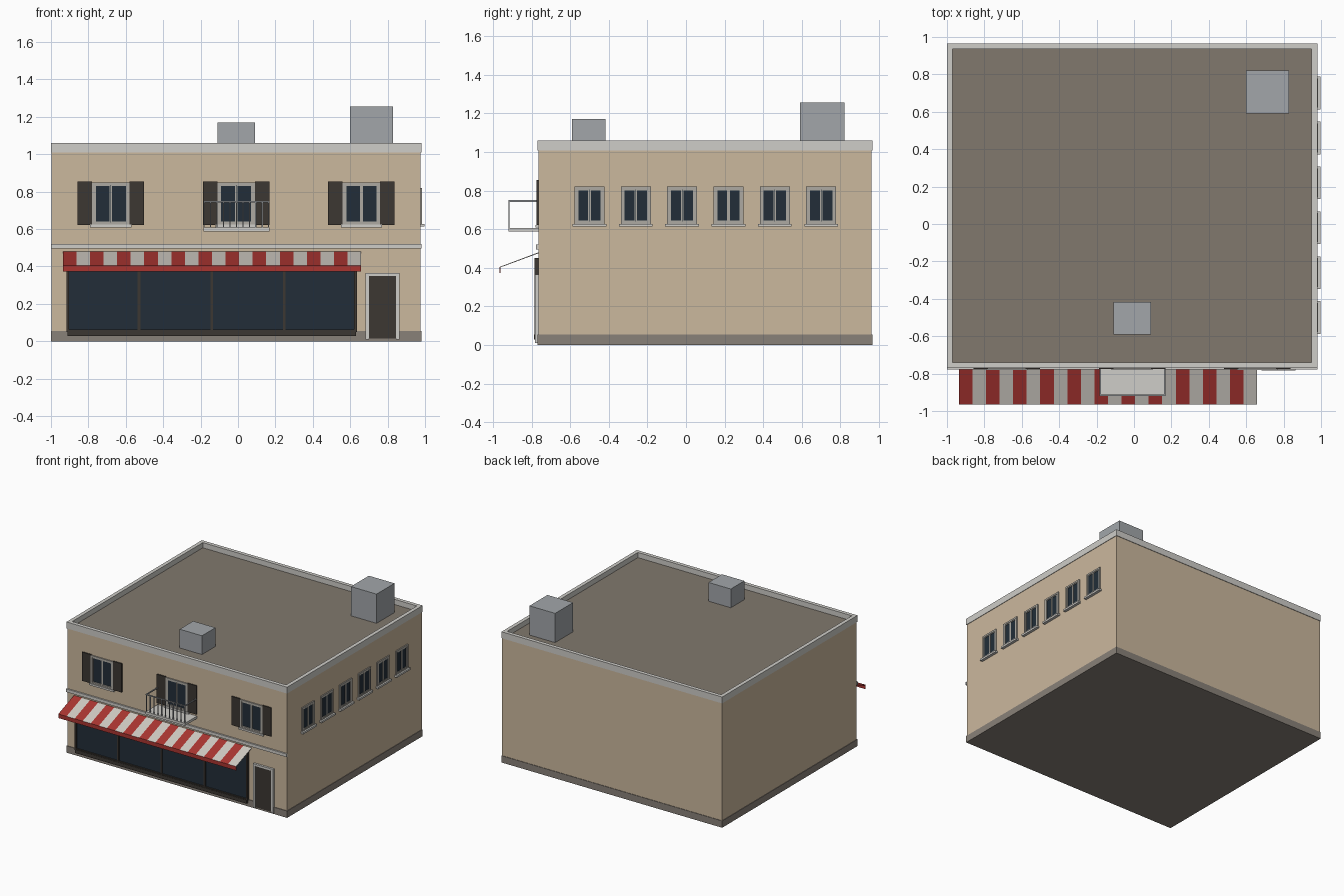
import bpy, bmesh, math
from mathutils import Matrix, Vector

if "Cube" in bpy.data.objects:
    bpy.data.objects.remove(bpy.data.objects["Cube"])


def material(name, rgb):
    m = bpy.data.materials.new(name)
    m.diffuse_color = (*rgb, 1)
    m.use_nodes = True
    m.node_tree.nodes["Principled BSDF"].inputs["Base Color"].default_value = m.diffuse_color
    return m


WALL = material("wall", (0.60, 0.48, 0.34))
STONE = material("plinth_stone", (0.25, 0.22, 0.19))
ROOF = material("roof", (0.22, 0.19, 0.155))
TRIM = material("trim", (0.62, 0.61, 0.58))
FRAME = material("window_frame", (0.42, 0.40, 0.36))
GLASS = material("glass", (0.016, 0.027, 0.04))
DARK = material("dark_wood", (0.045, 0.038, 0.032))
RED = material("awning_red", (0.40, 0.035, 0.03))
WHITE = material("awning_white", (0.62, 0.59, 0.54))
METAL = material("metal", (0.36, 0.38, 0.40))


def finish(name, bm, *mats):
    me = bpy.data.meshes.new(name)
    bm.to_mesh(me)
    bm.free()
    for m in mats:
        me.materials.append(m)
    ob = bpy.data.objects.new(name, me)
    bpy.context.collection.objects.link(ob)
    return ob


def boxes(name, mat, spans, xf=Matrix.Identity(4)):
    """One object made of boxes given as (x0, x1, y0, y1, z0, z1)."""
    bm = bmesh.new()
    for x0, x1, y0, y1, z0, z1 in spans:
        place = Matrix.Translation(((x0 + x1) / 2, (y0 + y1) / 2, (z0 + z1) / 2))
        size = Matrix.Diagonal((x1 - x0, y1 - y0, z1 - z0, 1))
        bmesh.ops.create_cube(bm, size=1, matrix=xf @ place @ size)
    return finish(name, bm, mat)


def frame_spans(x0, x1, z0, z1, t, y0, y1):
    """Four bars around a rectangular opening."""
    return [(x0, x0 + t, y0, y1, z0, z1), (x1 - t, x1, y0, y1, z0, z1),
            (x0 + t, x1 - t, y0, y1, z1 - t, z1), (x0 + t, x1 - t, y0, y1, z0, z0 + t)]


X0, X1, Y0, Y1 = -1.0, 0.98, -0.77, 0.965
FRONT = Y0 + 0.005
SIDE = X1 - 0.004

# Main shell
boxes("walls", WALL, [(X0 + .004, SIDE, FRONT, Y1 - .004, 0.002, 1.012)])
boxes("plinth", STONE, [(X0, X1, Y0, Y1, 0, 0.055)])
boxes("roof_deck", ROOF, [(X0 + .02, X1 - .02, Y0 + .02, Y1 - .02, 1.0, 1.018)])
p = 0.03
boxes("parapet", TRIM, [(X0, X1, Y0, Y0 + p, 1.008, 1.06), (X0, X1, Y1 - p, Y1, 1.008, 1.06),
                        (X0, X0 + p, Y0 + p, Y1 - p, 1.008, 1.06),
                        (X1 - p, X1, Y0 + p, Y1 - p, 1.008, 1.06)])
boxes("floor_band", TRIM, [(X0, X1, -0.777, FRONT, 0.495, 0.52)])

# Rooftop units
boxes("roof_unit_small", METAL, [(-0.11, 0.09, -0.59, -0.417, 1.01, 1.17)])
boxes("roof_unit_large", METAL, [(0.60, 0.83, 0.59, 0.82, 1.01, 1.255)])


# Windows are built facing -y at the origin, then placed on a wall
def window(name, w, h, xf, sill):
    a = w / 2
    boxes(name + "_glass", GLASS, [(-a + .01, a - .01, -0.003, 0.004, 0.01, h - .01)], xf)
    bars = frame_spans(-a, a, 0, h, 0.014, -0.009, 0.004)
    bars += frame_spans(-a + .014, -.001, .014, h - .014, 0.006, -0.006, 0.003)
    bars += frame_spans(.001, a - .014, .014, h - .014, 0.006, -0.006, 0.003)
    boxes(name + "_frame", FRAME, bars, xf)
    if sill:
        boxes(name + "_sill", TRIM, [(-a - .01, a + .01, -sill, 0.004, -0.012, 0.003)], xf)


for i, cx in enumerate((-0.68, -0.01, 0.66)):
    xf = Matrix.Translation((cx, FRONT, 0.62))
    window(f"front_window_{i}", 0.20, 0.23, xf, 0.015)
    shutters = []
    for s in (-1, 1):
        a, b = sorted((s * 0.1, s * 0.178))
        shutters.append((a, b, -0.009, 0.004, 0.002, 0.235))
    boxes(f"shutters_{i}", DARK, shutters, xf)

for i in range(6):
    xf = Matrix.Translation((SIDE, -0.50 + 0.24 * i, 0.625)) @ Matrix.Rotation(math.pi / 2, 4, 'Z')
    window(f"side_window_{i}", 0.155, 0.195, xf, 0.022)

# Balcony
BX0, BX1, BY = -0.185, 0.168, -0.92
boxes("balcony_slab", TRIM, [(BX0, BX1, BY, FRONT, 0.587, 0.607)])
t = 0.008
rails = [(BX0, BX1, BY, BY + t, 0.742, 0.75)]
rails += [(x, x + t, BY + t, FRONT, 0.742, 0.75) for x in (BX0, BX1 - t)]
for i in range(11):
    x = BX0 + i * (BX1 - BX0 - t) / 10
    rails.append((x + .001, x + t - .001, BY + .001, BY + t - .001, 0.605, 0.744))
boxes("balcony_railing", METAL, rails)

# Shopfront
SX0, SX1, SZ0, SZ1 = -0.917, 0.635, 0.05, 0.45
boxes("shop_glass", GLASS, [(SX0 + .005, SX1 - .005, -0.775, FRONT, SZ0 + .005, SZ1 - .005)])
bars = frame_spans(SX0, SX1, SZ0, SZ1, 0.014, -0.785, FRONT)
for i in range(1, 4):
    x = SX0 + i * (SX1 - SX0) / 4
    bars.append((x - .007, x + .007, -0.783, FRONT, SZ0 + .01, SZ1 - .01))
boxes("shop_frame", DARK, bars)
boxes("shop_sill", DARK, [(SX0 + .005, SX1 - .005, -0.788, FRONT, 0.028, 0.056)])

# Door
boxes("door", DARK, [(0.695, 0.85, -0.777, FRONT, 0.015, 0.355)])
boxes("door_frame", TRIM, [(0.682, 0.70, -0.782, FRONT, 0.01, 0.366),
                           (0.845, 0.863, -0.782, FRONT, 0.01, 0.366),
                           (0.70, 0.845, -0.782, FRONT, 0.35, 0.366)])

# Striped awning with a red valance
AX0, AX1, N = -0.936, 0.658, 22
bm = bmesh.new()
profile = [(FRONT, 0.48), (-0.965, 0.405), (-0.965, 0.372)]
grid = [[bm.verts.new((AX0 + i * (AX1 - AX0) / N, y, z)) for y, z in profile] for i in range(N + 1)]
for i in range(N):
    for j in range(2):
        f = bm.faces.new((grid[i][j], grid[i][j + 1], grid[i + 1][j + 1], grid[i + 1][j]))
        f.material_index = i % 2 if j == 0 else 0
awning = finish("awning", bm, RED, WHITE)
solid = awning.modifiers.new("thickness", 'SOLIDIFY')
solid.thickness = 0.005
solid.offset = -1
